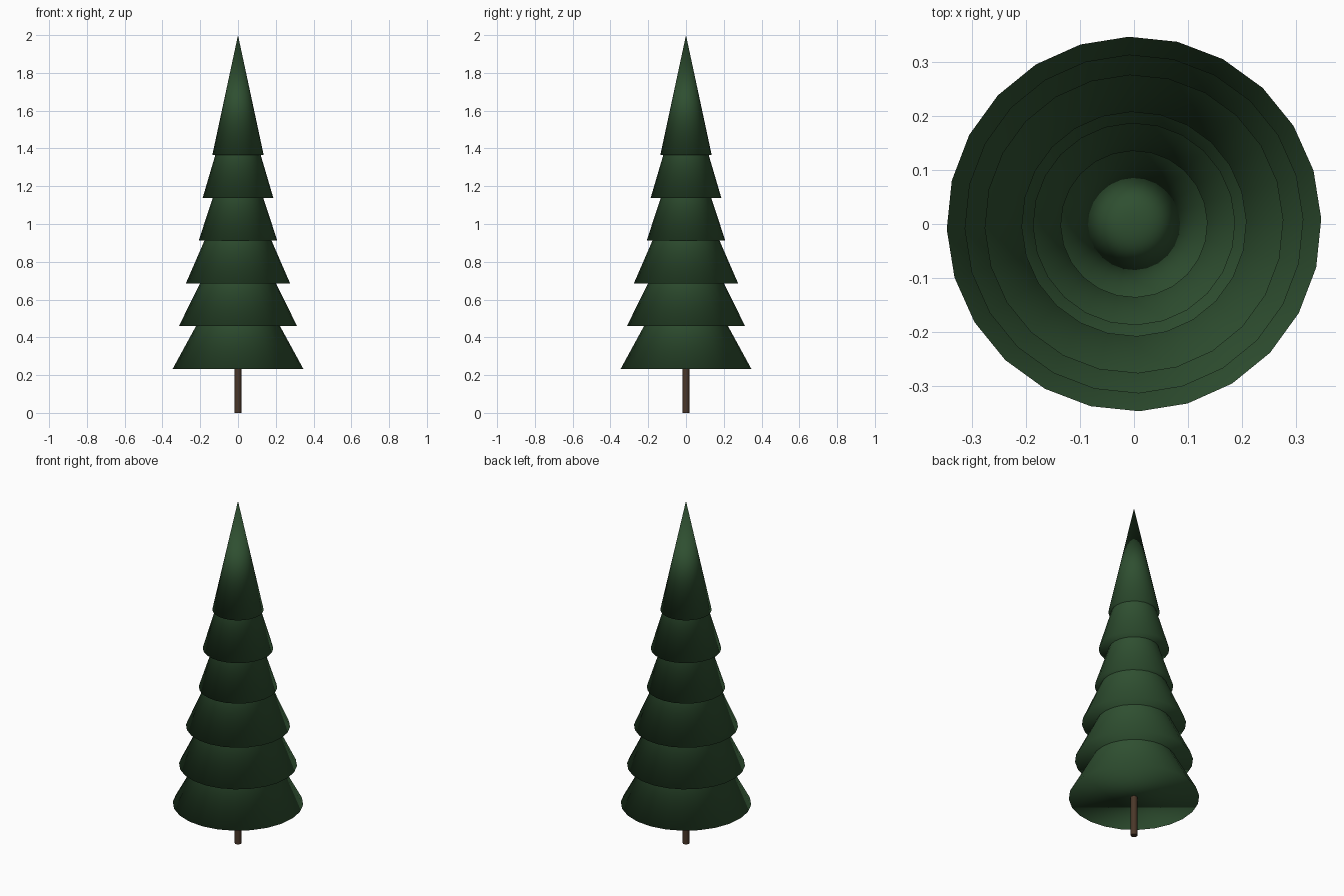
import bpy
import math

if "Cube" in bpy.data.objects:
    bpy.data.objects.remove(bpy.data.objects["Cube"])


def material(name, rgb):
    m = bpy.data.materials.new(name)
    m.diffuse_color = (*rgb, 1.0)
    m.use_nodes = True
    m.node_tree.nodes["Principled BSDF"].inputs["Base Color"].default_value = m.diffuse_color
    return m


green = material("needle green", (0.028, 0.078, 0.030))
brown = material("bark brown", (0.068, 0.038, 0.022))

# Trunk, running a little way into the lowest tier
trunk_height = 0.30
bpy.ops.mesh.primitive_cylinder_add(vertices=12, radius=0.018, depth=trunk_height,
                                    location=(0, 0, trunk_height / 2))
trunk = bpy.context.object
trunk.name = "trunk"
trunk.data.materials.append(brown)
bpy.ops.object.shade_smooth_by_angle(angle=math.radians(40))

# Foliage: equal-height closed cones, evenly stacked and overlapping
tier_radii = [0.346, 0.313, 0.276, 0.208, 0.187, 0.136]
tier_height = 0.635
first_z, top_z = 0.233, 2.0 - tier_height
step = (top_z - first_z) / (len(tier_radii) - 1)

for i, radius in enumerate(tier_radii):
    base_z = first_z + i * step
    bpy.ops.mesh.primitive_cone_add(vertices=24, radius1=radius, radius2=0, depth=tier_height,
                                    location=(0, 0, base_z + tier_height / 2),
                                    rotation=(0, 0, math.radians(1.6)))
    tier = bpy.context.object
    tier.name = f"foliage_tier_{i + 1}"
    tier.data.materials.append(green)
    bpy.ops.object.shade_smooth()
